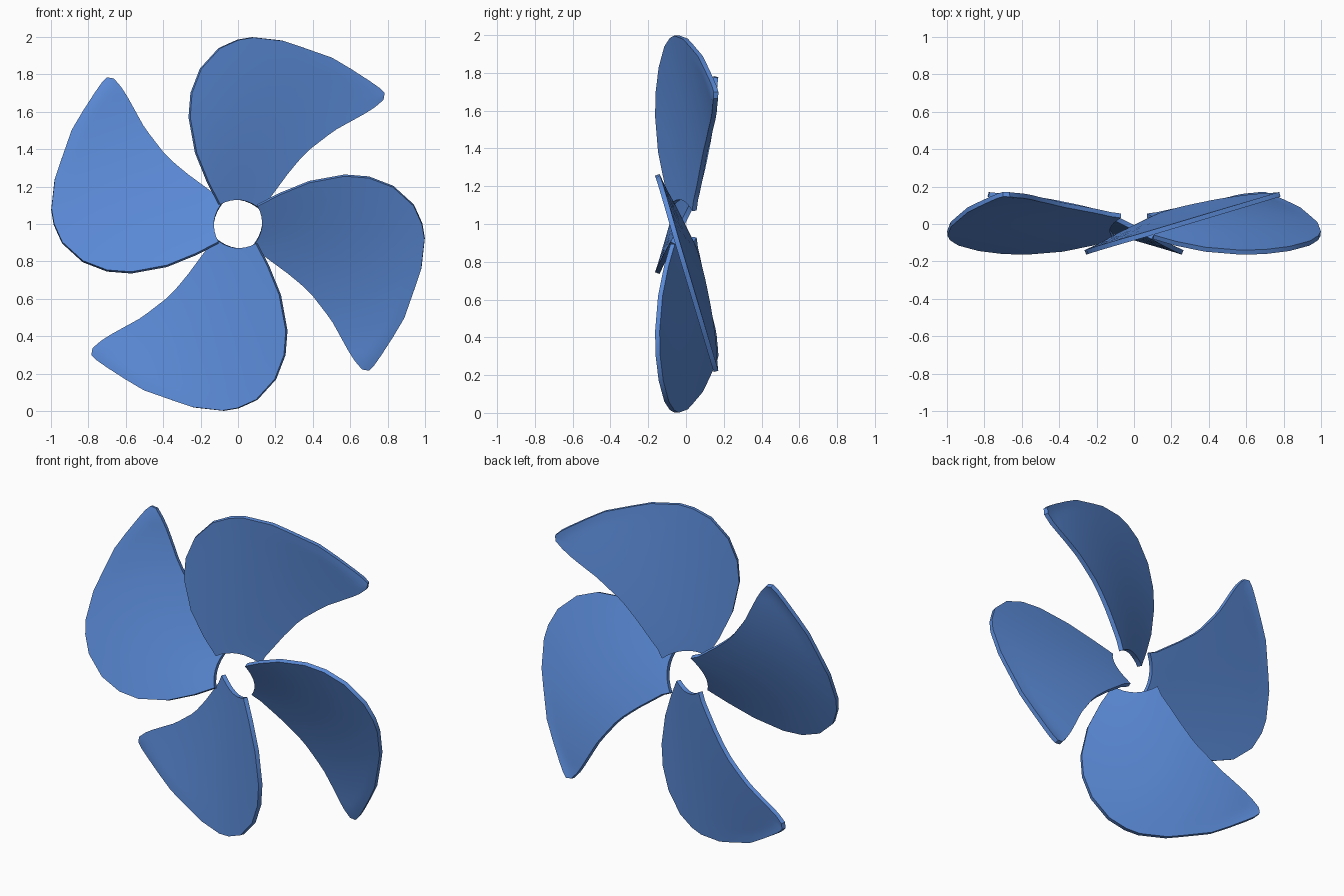
import bpy, bmesh, math
from mathutils import Vector

if "Cube" in bpy.data.objects:
    bpy.data.objects.remove(bpy.data.objects["Cube"])

blue = bpy.data.materials.new("fan blue")
blue.diffuse_color = (0.105, 0.26, 0.69, 1)
blue.use_nodes = True
blue.node_tree.nodes["Principled BSDF"].inputs["Base Color"].default_value = blue.diffuse_color

# Blade outline in the x-z plane, measured from the hub centre
leading = [(-.10, .105), (-.16, .22), (-.225, .38), (-.26, .57), (-.25, .70), (-.20, .83),
           (-.10, .94), (0, .985), (.08, .998), (.24, .98), (.33, .95), (.50, .89),
           (.60, .83), (.70, .765), (.75, .73), (.78, .70)]
trailing = [(.13, .07), (.155, .125), (.20, .185), (.27, .28), (.36, .385), (.51, .50),
            (.70, .605), (.765, .65), (.775, .665)]
COLS = 8


def along(points, t):
    """Point at fraction t of a polyline's length."""
    pts = [Vector(p) for p in points]
    left = t * sum((b - a).length for a, b in zip(pts, pts[1:]))
    for a, b in zip(pts, pts[1:]):
        d = (b - a).length
        if left <= d:
            return a.lerp(b, left / d)
        left -= d
    return pts[-1]


def pitched(x, z):
    """Set the depth: steep pitch at the root, shallower at the tip."""
    t = min(1, max(0, (math.hypot(x, z) - .14) / .86))
    return (x, -.02 - .055 * t + (.5 - .2 * t) * x, z)


# Blade surface, spanned between the two edges
bm = bmesh.new()
rows = []
for i, p in enumerate(leading):
    a, b = Vector(p), along(trailing, i / (len(leading) - 1))
    row = []
    for j in range(COLS + 1):
        s = j / COLS
        q = a.lerp(b, s)
        if i == 0:
            q.y += .04 * 4 * s * (1 - s)      # curved root around the hub hole
        row.append(bm.verts.new(pitched(q.x, q.y)))
    rows.append(row)
for r0, r1 in zip(rows, rows[1:]):
    for j in range(COLS):
        bm.faces.new((r0[j], r0[j + 1], r1[j + 1], r1[j]))
bmesh.ops.recalc_face_normals(bm, faces=bm.faces)
mesh = bpy.data.meshes.new("blade")
bm.to_mesh(mesh)
bm.free()
mesh.materials.append(blue)

# First blade: thickened, smooth faces with a crisp rim
blade = bpy.data.objects.new("blade_1", mesh)
bpy.context.collection.objects.link(blade)
blade.location.z = 1
bpy.context.view_layer.objects.active = blade
blade.select_set(True)
mod = blade.modifiers.new("thickness", 'SOLIDIFY')
mod.thickness = .026
mod.offset = 0
bpy.ops.object.modifier_apply(modifier=mod.name)
bpy.ops.object.shade_smooth_by_angle(angle=math.radians(35))

# Remaining blades around the axle
for k in range(1, 4):
    copy = bpy.data.objects.new(f"blade_{k + 1}", blade.data)
    copy.location.z = 1
    copy.rotation_euler.y = k * math.pi / 2
    bpy.context.collection.objects.link(copy)
